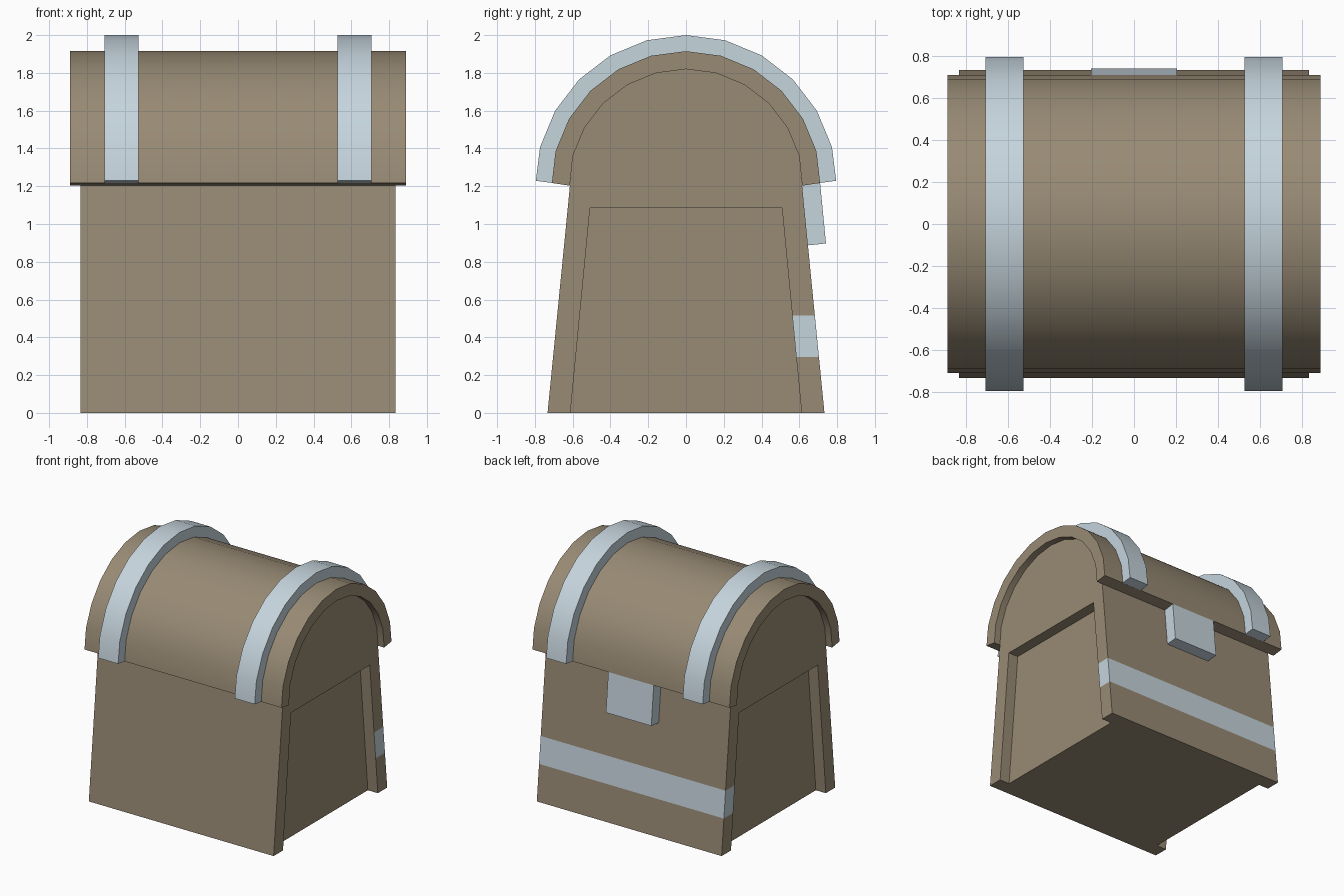
import bpy, bmesh, math

if "Cube" in bpy.data.objects:
    bpy.data.objects.remove(bpy.data.objects["Cube"])


def material(name, rgb):
    m = bpy.data.materials.new(name)
    m.diffuse_color = (*rgb, 1)
    m.use_nodes = True
    m.node_tree.nodes["Principled BSDF"].inputs["Base Color"].default_value = m.diffuse_color
    return m


WOOD = material("brown wood", (0.315, 0.258, 0.178))
METAL = material("pale steel", (0.56, 0.66, 0.72))


def finish(bm, name, mats, smooth=False):
    bmesh.ops.recalc_face_normals(bm, faces=bm.faces[:])
    me = bpy.data.meshes.new(name)
    bm.to_mesh(me)
    bm.free()
    ob = bpy.data.objects.new(name, me)
    bpy.context.collection.objects.link(ob)
    for m in mats:
        me.materials.append(m)
    if smooth:
        bpy.ops.object.select_all(action='DESELECT')
        ob.select_set(True)
        bpy.context.view_layer.objects.active = ob
        bpy.ops.object.shade_smooth_by_angle(angle=math.radians(30))
    return ob


def arc(r, end):
    """Half-round profile in y,z with 15 degree steps and a custom end point."""
    pts = [(r * math.cos(math.radians(a)), 1.2 + r * math.sin(math.radians(a)))
           for a in range(15, 166, 15)]
    return [end] + pts + [(-end[0], end[1])]


def bridge(bm, a, b):
    for i in range(len(a)):
        j = (i + 1) % len(a)
        bm.faces.new((a[i], a[j], b[j], b[i]))


def shell(name, x0, x1, outer, inner, mat):
    """Arched strip between two profiles, running from x0 to x1."""
    bm = bmesh.new()
    rings = [[bm.verts.new((x, *p)) for p in outer + inner[::-1]] for x in (x0, x1)]
    bridge(bm, *rings)
    n = len(outer)
    for r in rings:
        for i in range(n - 1):
            bm.faces.new((r[i], r[i + 1], r[-2 - i], r[-1 - i]))
    return finish(bm, name, [mat], True)


# chest body: tapered walls, arched top, recessed end panels
bm = bmesh.new()
X, XR = 0.835, 0.745
ring = [(0.733, 0), (0.626, 1.085)] + arc(0.62, (0.615, 1.2)) + [(-0.626, 1.085), (-0.733, 0)]
notch = [(0.612, 0), (0.508, 1.085), (-0.508, 1.085), (-0.612, 0)]
ends = []
for s in (1, -1):
    o = [bm.verts.new((s * X, *p)) for p in ring]
    n = [bm.verts.new((s * X, *p)) for p in notch]
    d = [bm.verts.new((s * XR, *p)) for p in notch]
    bm.faces.new((o[0], o[1], n[1], n[0]))            # back post
    bm.faces.new((o[-1], o[-2], n[2], n[3]))          # front post
    bm.faces.new(o[1:-1] + [n[2], n[1]])              # gable
    bm.faces.new(d)                                   # recessed panel
    for i in range(3):
        bm.faces.new((n[i], n[i + 1], d[i + 1], d[i]))
    ends.append((o, n, d))
(o1, n1, d1), (o2, n2, d2) = ends
for i in range(len(ring) - 1):
    bm.faces.new((o1[i], o1[i + 1], o2[i + 1], o2[i]))
bm.faces.new((o1[0], n1[0], d1[0], d1[3], n1[3], o1[-1],
              o2[-1], n2[3], d2[3], d2[0], n2[0], o2[0]))

# metal stripe across the back wall, wrapping onto the post ends
for z in (0.295, 0.515):
    bmesh.ops.bisect_plane(bm, geom=bm.verts[:] + bm.edges[:] + bm.faces[:],
                           plane_co=(0, 0, z), plane_no=(0, 0, 1))
bmesh.ops.recalc_face_normals(bm, faces=bm.faces[:])
for f in bm.faces:
    c = f.calc_center_median()
    post_end = abs(f.normal.x) > 0.9 and abs(c.x) > 0.8
    if 0.3 < c.z < 0.51 and c.y > 0.5 and (f.normal.y > 0.5 or post_end):
        f.material_index = 1
finish(bm, "chest_body", [WOOD, METAL], True)

# lid and its two straps
shell("lid", -0.89, 0.89, arc(0.715, (0.71, 1.217)), arc(0.62, (0.615, 1.203)), WOOD)
for side, xc in (("left", -0.617), ("right", 0.617)):
    shell(side + "_strap", xc - 0.09, xc + 0.09,
          arc(0.8, (0.795, 1.229)), arc(0.705, (0.70, 1.216)), METAL)

# latch plate on the back
bm = bmesh.new()
prof = [(0.612, 1.205), (0.71, 1.217), (0.741, 0.897), (0.644, 0.887)]
a, b = [[bm.verts.new((x, *p)) for p in prof] for x in (-0.205, 0.205)]
bm.faces.new(a)
bm.faces.new(b)
bridge(bm, a, b)
finish(bm, "latch", [METAL])
